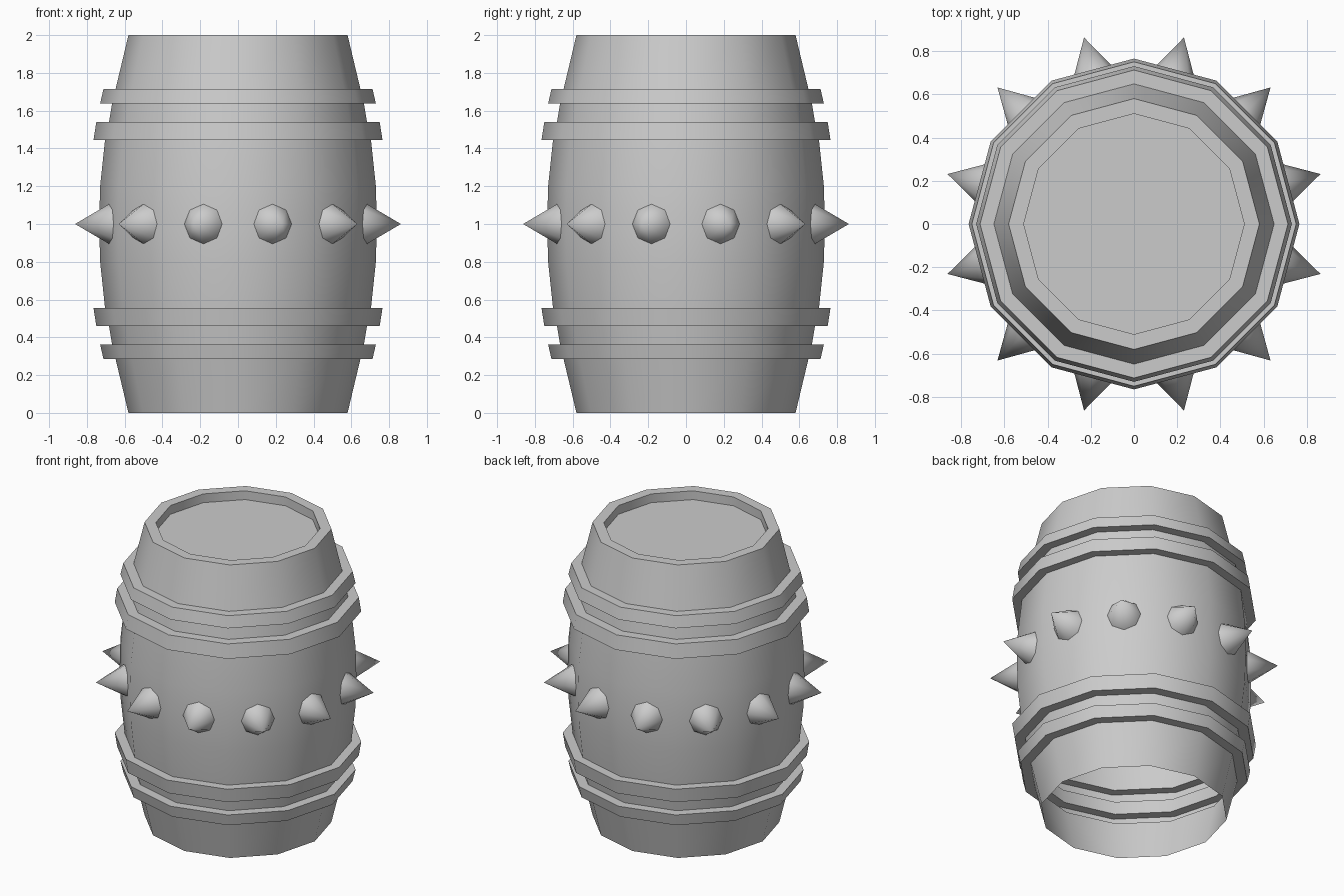
import bpy, bmesh
from math import radians, cos, sin, pi
from mathutils import Matrix

if "Cube" in bpy.data.objects:
    bpy.data.objects.remove(bpy.data.objects["Cube"])

SIDES = 12


def finish(bm, name, angle):
    bmesh.ops.recalc_face_normals(bm, faces=bm.faces)
    mesh = bpy.data.meshes.new(name)
    bm.to_mesh(mesh)
    bm.free()
    obj = bpy.data.objects.new(name, mesh)
    bpy.context.collection.objects.link(obj)
    bpy.ops.object.select_all(action='DESELECT')
    obj.select_set(True)
    bpy.context.view_layer.objects.active = obj
    bpy.ops.object.shade_smooth_by_angle(angle=radians(angle))
    return obj


# Barrel: one revolved shell with hoops raised from the wall, open underneath
upper = [(0.73, 1.2), (0.704, 1.445),
         (0.765, 1.445), (0.75, 1.54), (0.683, 1.54),     # wide hoop
         (0.667, 1.637), (0.73, 1.637), (0.712, 1.715), (0.648, 1.715),  # narrow hoop
         (0.58, 2.0)]
lower = [(r, 2.0 - z) for r, z in reversed(upper)]
rim = [(0.51, 2.0), (0.51, 1.94)]
profile = lower + [(0.735, 1.0)] + upper + rim

bm = bmesh.new()
rings = [[bm.verts.new((r * cos(2 * pi * i / SIDES), r * sin(2 * pi * i / SIDES), z))
          for i in range(SIDES)] for r, z in profile]
for a, b in zip(rings, rings[1:]):
    for i in range(SIDES):
        j = (i + 1) % SIDES
        bm.faces.new((a[i], a[j], b[j], b[i]))
bm.faces.new(rings[-1])  # recessed lid
finish(bm, "barrel", 40)

# Spikes: one cone in the middle of each side
base, tip = 0.706, 0.893
bm = bmesh.new()
for i in range(SIDES):
    turn = Matrix.Rotation(2 * pi * (i + 0.5) / SIDES, 4, 'Z')
    out = Matrix.Translation(((base + tip) / 2, 0, 1.0)) @ Matrix.Rotation(pi / 2, 4, 'Y')
    bmesh.ops.create_cone(bm, segments=8, radius1=0.106, radius2=0, depth=tip - base,
                          cap_ends=False, matrix=turn @ out)
bmesh.ops.remove_doubles(bm, verts=bm.verts, dist=0.0005)
finish(bm, "spikes", 50)
